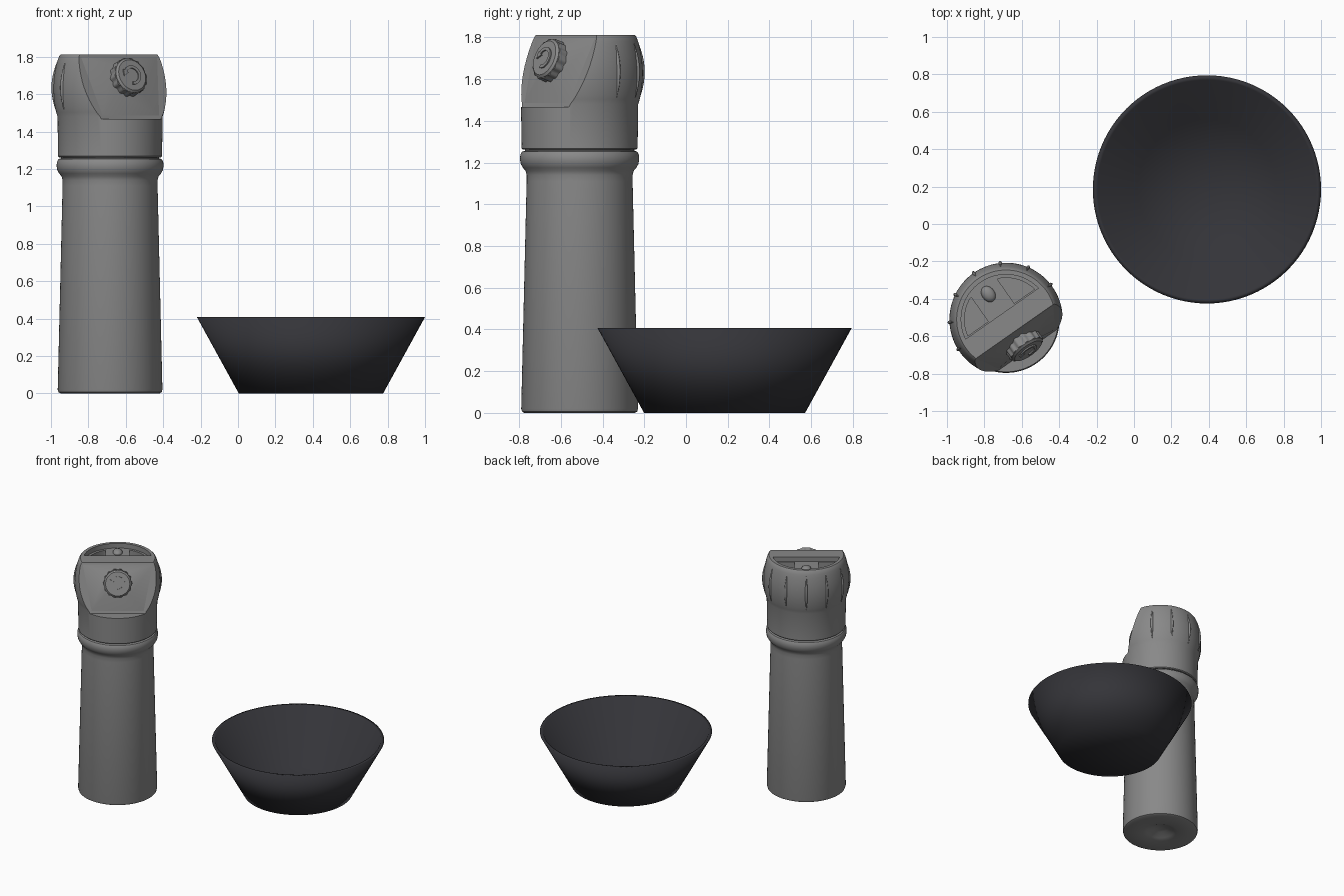
import bpy, bmesh
from math import sin, cos, pi, radians
from mathutils import Matrix, Vector

cube = bpy.data.objects.get("Cube")
if cube:
    bpy.data.objects.remove(cube, do_unlink=True)


def material(name, rgb):
    m = bpy.data.materials.new(name)
    m.use_nodes = True
    m.diffuse_color = (*rgb, 1)
    bsdf = m.node_tree.nodes["Principled BSDF"]
    bsdf.inputs["Base Color"].default_value = (*rgb, 1)
    bsdf.inputs["Roughness"].default_value = 0.6
    return m


GREY = material("flask grey", (0.25, 0.25, 0.25))
DARK = material("bowl charcoal", (0.034, 0.034, 0.04))

# The flask is turned so that its button points to the front left
FLASK = Matrix.Translation((-0.684, -0.51, 0)) @ Matrix.Rotation(radians(35), 4, "Z")


def smooth(ob, angle):
    bpy.ops.object.select_all(action="DESELECT")
    ob.select_set(True)
    bpy.context.view_layer.objects.active = ob
    bpy.ops.object.shade_smooth_by_angle(angle=radians(angle))


def finish(name, bm, mat, matrix, angle=35):
    bmesh.ops.recalc_face_normals(bm, faces=bm.faces)
    mesh = bpy.data.meshes.new(name)
    bm.to_mesh(mesh)
    bm.free()
    mesh.materials.append(mat)
    ob = bpy.data.objects.new(name, mesh)
    bpy.context.collection.objects.link(ob)
    ob.matrix_world = matrix
    smooth(ob, angle)
    return ob


def lathe(profile, segs=96):
    """Revolve (radius, height) points about z."""
    bm = bmesh.new()
    rings = []
    for r, z in profile:
        if r == 0:
            rings.append([bm.verts.new((0, 0, z))] * segs)
        else:
            rings.append([bm.verts.new((r * cos(2 * pi * i / segs), r * sin(2 * pi * i / segs), z))
                          for i in range(segs)])
    for a, b in zip(rings, rings[1:]):
        for i in range(segs):
            j = (i + 1) % segs
            bm.faces.new(list(dict.fromkeys((a[i], a[j], b[j], b[i]))))
    return bm


def prism(points, vector):
    """Extrude a closed outline along a vector."""
    bm = bmesh.new()
    face = bm.faces.new([bm.verts.new(p) for p in points])
    top = bmesh.ops.extrude_face_region(bm, geom=[face])["geom"]
    bmesh.ops.translate(bm, vec=vector, verts=[v for v in top if isinstance(v, bmesh.types.BMVert)])
    return bm


def cut(target, cutter):
    mod = target.modifiers.new("cut", "BOOLEAN")
    mod.operation, mod.solver, mod.object = "DIFFERENCE", "EXACT", cutter
    bpy.context.view_layer.update()
    bpy.context.view_layer.objects.active = target
    bpy.ops.object.modifier_apply(modifier=mod.name)
    bpy.data.objects.remove(cutter, do_unlink=True)


# Bowl: thin flared wall and flat floor, softly shaded all over
finish("bowl", lathe([(0, 0), (0.386, 0), (0.61, 0.408), (0.585, 0.408), (0.372, 0.025), (0, 0.025)]),
       DARK, Matrix.Translation((0.39, 0.185, 0)), 180)

# Flask body with dimpled base and rolled collar
finish("flask_body", lathe([
    (0, 0.04), (0.05, 0.035), (0.1, 0.012), (0.13, 0.003), (0.265, 0), (0.276, 0.006), (0.28, 0.02),
    (0.254, 1.11), (0.254, 1.14), (0.259, 1.16), (0.272, 1.175), (0.282, 1.193), (0.286, 1.215), (0.284, 1.238),
    (0.276, 1.252), (0.262, 1.257), (0.262, 1.27), (0, 1.27)]), GREY, FLASK)


def barrel(t):
    """Radius and height of the grip, t running from its foot to its top."""
    return 0.281 + 0.024 * sin(pi * t) ** 0.8 - 0.009 * t * t, 1.48 + 0.325 * t


# Lid shell: straight skirt below a barrel-shaped grip
lid = finish("lid", lathe([(0, 1.262), (0.272, 1.262), (0.278, 1.268)] + [barrel(i / 14) for i in range(14)]
                          + [(0.272, 1.803), (0.264, 1.812), (0, 1.812)]), GREY, FLASK)

# Sloping front cut down to a flat ledge
slope = prism([(-0.5, -0.048, 1.9), (-0.5, -0.2, 1.467), (-0.5, -0.6, 1.467), (-0.5, -0.6, 1.9)], (1, 0, 0))
cut(lid, finish("slope_cutter", slope, GREY, FLASK))


def arc_outline(radius, y0, x0, z):
    """Circle segment beyond y0, and beyond x0 when one is given."""
    pts = [(radius * cos(pi * i / 60), radius * sin(pi * i / 60)) for i in range(61)]
    pts = [(x, y) for x, y in pts if y > y0 and (x0 is None or x > x0)]
    if x0 is None:
        return [(x, y, z) for x, y in pts]
    return [(x, y, z) for x, y in pts + [(x0, pts[-1][1]), (x0, y0), (pts[0][0], y0)]]


# Half-moon recess on top with a deeper pocket on each side
cut(lid, finish("recess_cutter", prism(arc_outline(0.24, 0.03, None, 1.775), (0, 0, 0.2)), GREY, FLASK))
for side in (1, -1):
    pts = [(side * x, y, z) for x, y, z in arc_outline(0.222, 0.045, 0.085, 1.66)]
    cut(lid, finish("pocket_cutter", prism(pts, (0, 0, 0.3)), GREY, FLASK))
smooth(lid, 30)

# Oval knob on the bridge between the pockets
bm = bmesh.new()
bmesh.ops.create_uvsphere(bm, u_segments=24, v_segments=12, radius=1)
bmesh.ops.scale(bm, vec=(0.035, 0.046, 0.026), verts=bm.verts)
finish("vent_knob", bm, GREY, FLASK @ Matrix.Translation((0, 0.165, 1.775)))

# Slim lens-shaped grip ribs following the barrel around the back
for i in range(-3, 4):
    bm = bmesh.new()
    rows = []
    for k in range(17):
        r, z = barrel(0.1 + 0.8 * k / 16)
        swell = 0.1 + 0.9 * sin(pi * k / 16)
        rows.append([bm.verts.new((r + d * swell, w * swell, z))
                     for w, d in ((-0.011, -0.004), (-0.007, 0.007), (0, 0.011), (0.007, 0.007), (0.011, -0.004))])
    for a, b in zip(rows, rows[1:]):
        for n in range(5):
            m = (n + 1) % 5
            bm.faces.new((a[n], a[m], b[m], b[n]))
    bm.faces.new(rows[0])
    bm.faces.new(rows[-1])
    finish("grip_rib", bm, GREY, FLASK @ Matrix.Rotation(radians(90 + 29 * i), 4, "Z"), 60)

# Faceted mount rising from the slope to the button
TILT = FLASK @ Matrix.Translation((0, -0.127, 1.674)) @ Matrix.Rotation(radians(70.6), 4, "X")
base = [(-0.25, 0.13), (0.25, 0.13), (0.185, -0.2), (-0.185, -0.2)]
crown = [(-0.085, 0.08), (0.085, 0.08), (0.085, -0.08), (-0.085, -0.08)]
bm = bmesh.new()
rings = [[bm.verts.new((x, y, z)) for x, y in ring] for ring, z in ((base, -0.01), (base, 0), (crown, 0.03))]
for a, b in zip(rings, rings[1:]):
    for i in range(4):
        j = (i + 1) % 4
        bm.faces.new((a[i], a[j], b[j], b[i]))
bm.faces.new(rings[0])
bm.faces.new(rings[-1])
finish("button_mount", bm, GREY, TILT, 35)

# Softly knurled button with a bevelled face
outline = []
for i in range(84):
    r = 0.1 + 0.004 * cos(14 * 2 * pi * i / 84)
    outline.append((r * cos(2 * pi * i / 84), r * sin(2 * pi * i / 84), 0.01))
finish("button", prism(outline, (0, 0, 0.062)), GREY, TILT)
finish("button_face", lathe([(0, 0.06), (0.097, 0.06), (0.097, 0.074), (0.086, 0.084), (0, 0.084)], 48), GREY, TILT)

# Raised turn arrow on the button
arc = [radians(-100 + 250 * i / 24) for i in range(25)]
pts = [(0.053 * cos(a), 0.053 * sin(a), 0.082) for a in arc]
pts += [(0.037 * cos(a), 0.037 * sin(a), 0.082) for a in reversed(arc)]
finish("turn_arrow", prism(pts, (0, 0, 0.009)), GREY, TILT)
tip, along = Vector((cos(arc[-1]), sin(arc[-1]), 0)), Vector((-sin(arc[-1]), cos(arc[-1]), 0))
lift = Vector((0, 0, 0.082))
head = [lift + tip * 0.063, lift + tip * 0.027, lift + tip * 0.045 + along * 0.032]
finish("arrow_head", prism(head, (0, 0, 0.009)), GREY, TILT)
